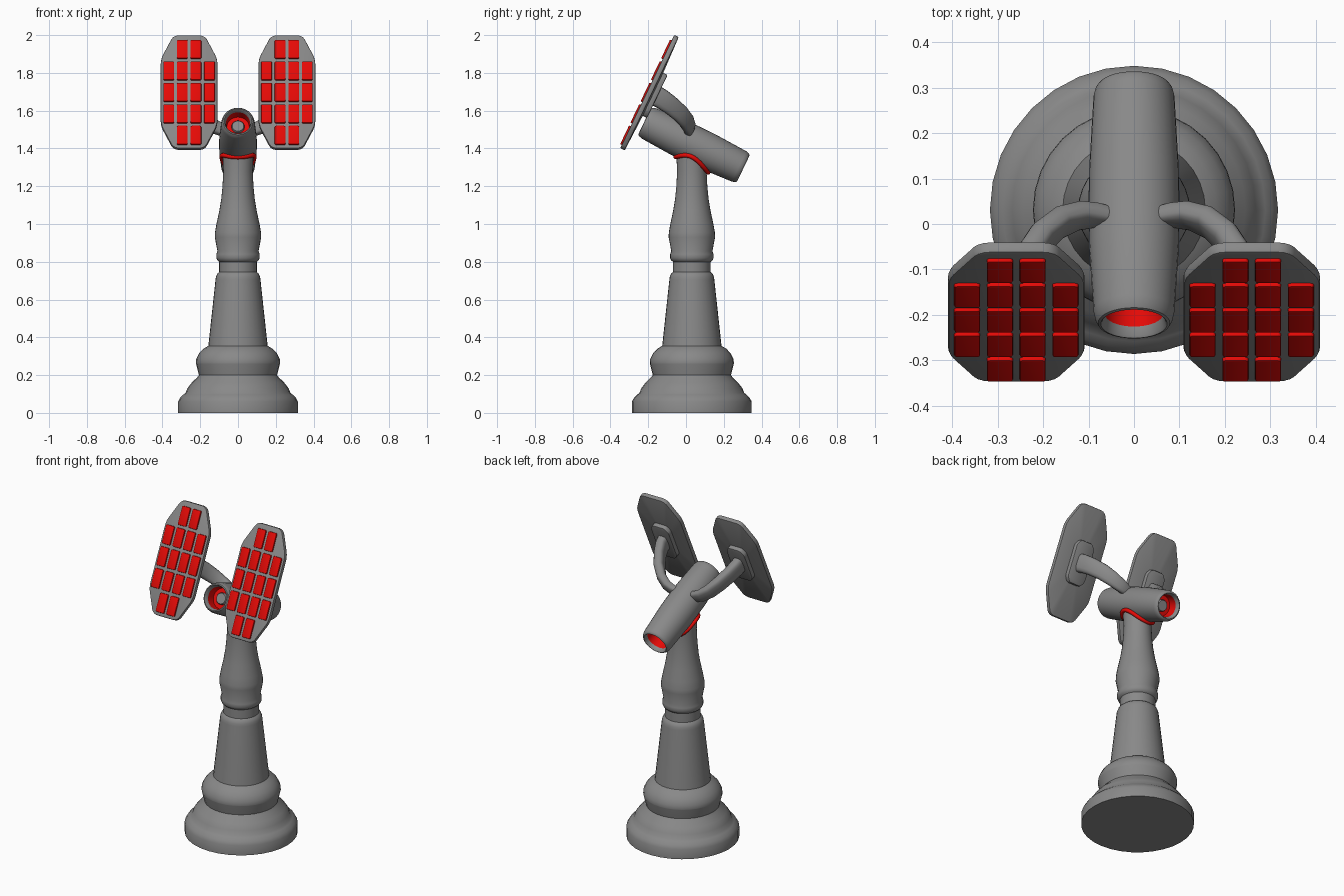
import bpy, bmesh, math
from mathutils import Matrix, Vector

if "Cube" in bpy.data.objects:
    bpy.data.objects.remove(bpy.data.objects["Cube"])

TILT = math.radians(25.5)
HEAD = Matrix.Translation((0, 0.042, 1.419)) @ Matrix.Rotation(-TILT, 4, 'X')
COL_Y = 0.031

red = bpy.data.materials.new("red")
red.diffuse_color = (0.78, 0.003, 0.002, 1)
red.use_nodes = True
red.node_tree.nodes["Principled BSDF"].inputs["Base Color"].default_value = red.diffuse_color
dark = bpy.data.materials.new("dark_grey")
dark.diffuse_color = (0.25, 0.25, 0.25, 1)
dark.use_nodes = True
dark.node_tree.nodes["Principled BSDF"].inputs["Base Color"].default_value = dark.diffuse_color


def finish(name, bm, matrix, material=dark, angle=35, mirror=False):
    bmesh.ops.recalc_face_normals(bm, faces=bm.faces)
    mesh = bpy.data.meshes.new(name)
    bm.to_mesh(mesh)
    bm.free()
    ob = bpy.data.objects.new(name, mesh)
    bpy.context.collection.objects.link(ob)
    ob.matrix_world = matrix
    mesh.materials.append(material)
    bpy.ops.object.select_all(action='DESELECT')
    ob.select_set(True)
    bpy.context.view_layer.objects.active = ob
    bpy.ops.object.shade_smooth_by_angle(angle=math.radians(angle))
    if mirror:
        ob.modifiers.new("mirror", 'MIRROR')
    return ob


def loft(bm, rings, caps=True):
    loops = [[bm.verts.new(p) for p in ring] for ring in rings]
    n = len(loops[0])
    for a, b in zip(loops, loops[1:]):
        for i in range(n):
            j = (i + 1) % n
            bm.faces.new((a[i], a[j], b[j], b[i]))
    if caps:
        bm.faces.new(loops[0])
        bm.faces.new(loops[-1])


def lathe(name, profile, matrix, seg=32, material=dark, caps=True):
    """Revolve (radius, height) points about local z."""
    bm = bmesh.new()
    loft(bm, [[(r * math.cos(2 * math.pi * i / seg), r * math.sin(2 * math.pi * i / seg), z)
               for i in range(seg)] for r, z in profile], caps)
    return finish(name, bm, matrix, material)


def add_plate(bm, outline, cx, cz, y_front, y_back, corner, rim, dome=0):
    """Rounded plate in the local xz plane, optionally with a shallow faceted back."""
    part = bmesh.new()
    part.faces.new([part.verts.new((cx + x, y_back, cz + z)) for x, z in outline])
    bmesh.ops.bevel(part, geom=part.verts[:], offset=corner, segments=3, profile=0.5, affect='VERTICES')
    back = part.faces[:]
    res = bmesh.ops.extrude_face_region(part, geom=back, use_keep_orig=True)
    moved = [g for g in res["geom"] if isinstance(g, bmesh.types.BMVert)]
    bmesh.ops.translate(part, verts=moved, vec=(0, y_front - y_back, 0))
    bmesh.ops.recalc_face_normals(part, faces=part.faces)
    edges = [e for e in part.edges if abs(e.verts[0].co.y - e.verts[1].co.y) < 1e-5]
    bmesh.ops.bevel(part, geom=edges, offset=rim, segments=2, profile=0.5, affect='EDGES')
    if dome:
        back = [f for f in part.faces if f.normal.y > 0.99 and len(f.verts) > 4]
        bmesh.ops.poke(part, faces=back, offset=dome)
    tmp = bpy.data.meshes.new("tmp")
    part.to_mesh(tmp)
    part.free()
    bm.from_mesh(tmp)
    bpy.data.meshes.remove(tmp)


def octagon(hw, hh, tw, th):
    return [(tw, hh), (-tw, hh), (-hw, th), (-hw, -th), (-tw, -hh), (tw, -hh), (hw, -th), (hw, th)]


# turned pedestal: base, cone, collar rings and neck
lathe("pedestal", [
    (0.317, 0), (0.317, 0.06), (0.306, 0.08), (0.289, 0.097), (0.278, 0.105), (0.268, 0.13),
    (0.245, 0.16), (0.217, 0.187), (0.207, 0.2), (0.222, 0.26), (0.2225, 0.263), (0.221, 0.285),
    (0.206, 0.315), (0.182, 0.34), (0.157, 0.355), (0.119, 0.705), (0.117, 0.72), (0.11, 0.737),
    (0.1, 0.745), (0.1, 0.8), (0.109, 0.807), (0.115, 0.82), (0.115, 0.84), (0.109, 0.857),
    (0.123, 0.93), (0.122, 0.955), (0.114, 1.0), (0.099, 1.07), (0.089, 1.13), (0.082, 1.2),
    (0.078, 1.28), (0.081, 1.34), (0.082, 1.39)], Matrix.Translation((0, COL_Y, 0)))

# red saddle ring where the neck meets the barrel
curve = bpy.data.curves.new("saddle_ring", 'CURVE')
curve.dimensions = '3D'
curve.bevel_depth = 0.012
curve.bevel_resolution = 3
spline = curve.splines.new('POLY')
spline.points.add(47)
spline.use_cyclic_u = True
for i, p in enumerate(spline.points):
    t = 2 * math.pi * i / 48
    x, y = 0.087 * math.sin(t), COL_Y + 0.086 * math.cos(t)
    drop = math.sqrt(0.1 ** 2 - (0.9 * x) ** 2) / math.cos(TILT)
    p.co = (x, y, 1.419 - math.tan(TILT) * (y - 0.042) - drop, 1)
curve.materials.append(red)
ring = bpy.data.objects.new("saddle_ring", curve)
bpy.context.collection.objects.link(ring)

# tilted barrel with open recessed ends; lathe axis points to the front
AXIS = HEAD @ Matrix.Rotation(math.pi / 2, 4, 'X')
lathe("barrel", [
    (0.064, -0.265), (0.069, -0.285), (0.073, -0.29), (0.079, -0.288), (0.085, -0.28), (0.089, -0.265),
    (0.099, -0.08), (0.1, 0), (0.099, 0.1), (0.089, 0.26), (0.085, 0.278), (0.079, 0.288),
    (0.073, 0.29), (0.069, 0.285), (0.064, 0.265)], AXIS, caps=False)
for name, s in (("front", 1), ("back", -1)):
    lathe(name + "_recess", [(0.064, s * 0.266), (0.06, s * 0.215), (0.001, s * 0.215)],
          AXIS, material=red, caps=False)
    lathe(name + "_knob", [(0.034, s * 0.21), (0.034, s * 0.226), (0.03, s * 0.232)], AXIS)

# twin panels, their backing mounts and the tile grid
CX, CZ = 0.259, 0.148
bm = bmesh.new()
add_plate(bm, octagon(0.15, 0.332, 0.083, 0.193), CX, CZ, -0.345, -0.318, 0.025, 0.006, 0.012)
finish("panels", bm, HEAD, angle=25, mirror=True)

bm = bmesh.new()
add_plate(bm, octagon(0.062, 0.126, 0.04, 0.095), CX, CZ, -0.325, -0.285, 0.012, 0.006)
finish("panel_mounts", bm, HEAD, mirror=True)

bm = bmesh.new()
tile = [(0.0285, 0.055), (-0.0285, 0.055), (-0.0285, -0.055), (0.0285, -0.055)]
for col in (-1.5, -0.5, 0.5, 1.5):
    rows = 2 if abs(col) < 1 else 1
    for row in range(-rows, rows + 1):
        add_plate(bm, tile, CX + col * 0.072, CZ - 0.006 + row * 0.126, -0.354, -0.338, 0.007, 0.004)
finish("panel_tiles", bm, HEAD, red, mirror=True)

# curved arms: (centre, half width, half height) sections
path = [((0.058, -0.055, 0.055), 0.02, 0.028), ((0.085, -0.055, 0.062), 0.023, 0.033),
        ((0.12, -0.062, 0.075), 0.025, 0.038), ((0.165, -0.09, 0.097), 0.027, 0.043),
        ((0.205, -0.14, 0.12), 0.029, 0.047), ((0.237, -0.205, 0.137), 0.03, 0.05),
        ((0.255, -0.26, 0.146), 0.031, 0.053), ((0.259, -0.3, 0.148), 0.032, 0.055)]
bm = bmesh.new()
rings = []
for i, (c, w, h) in enumerate(path):
    d = Vector(path[min(i + 1, len(path) - 1)][0]) - Vector(path[max(i - 1, 0)][0])
    side = Vector((-d.y, d.x, 0)).normalized()
    up = d.cross(side).normalized()
    section = []
    for k in range(16):
        t = 2 * math.pi * k / 16
        a, b = math.cos(t), math.sin(t)
        section.append(Vector(c) + side * w * math.copysign(abs(a) ** 0.65, a)
                       + up * h * math.copysign(abs(b) ** 0.65, b))
    rings.append(section)
loft(bm, rings)
finish("arms", bm, HEAD, angle=50, mirror=True)
